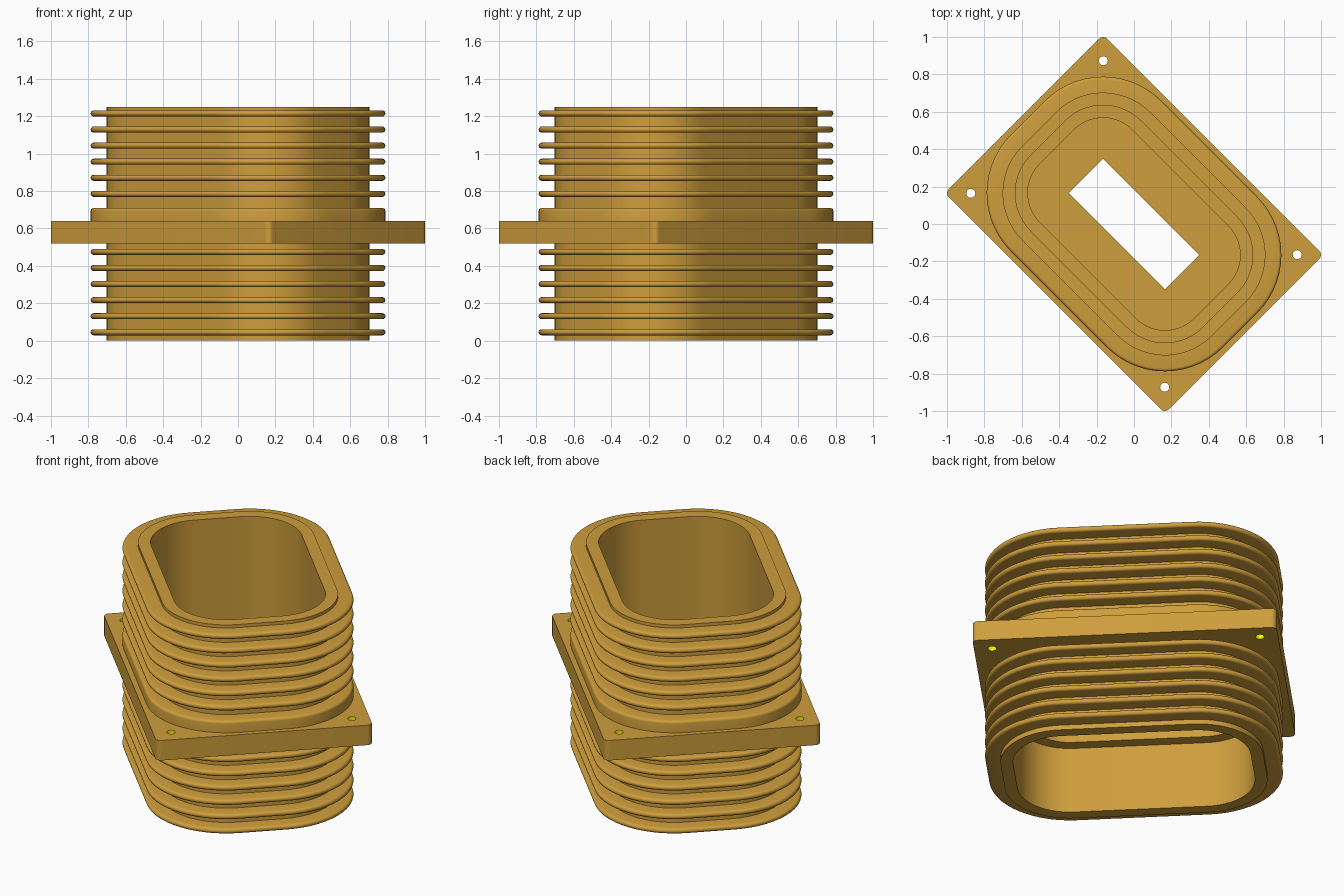
import bpy, bmesh
from math import sin, cos, pi, radians
from mathutils import Matrix

if "Cube" in bpy.data.objects:
    bpy.data.objects.remove(bpy.data.objects["Cube"])

TURN = Matrix.Rotation(radians(-45), 4, 'Z')
CORE = (0.363, 0.129)            # rectangle all the rounded outlines grow from
WALL = 0.355                     # outer wall offset
FIN = 0.44                       # fin edge offset


def material(name, rgb):
    m = bpy.data.materials.new(name)
    m.diffuse_color = (*rgb, 1)
    m.use_nodes = True
    m.node_tree.nodes["Principled BSDF"].inputs["Base Color"].default_value = m.diffuse_color
    return m


brass = material("brass", (0.62, 0.34, 0.045))
yellow = material("yellow", (0.9, 0.9, 0.0))


def outline(core, r, seg=14, centre=(0, 0)):
    """Rounded rectangle: core corners, each with an arc of radius r."""
    pts = []
    for k, (sx, sy) in enumerate(((1, 1), (-1, 1), (-1, -1), (1, -1))):
        for i in range(seg + 1):
            a = (k + i / seg) * pi / 2
            pts.append((centre[0] + sx * core[0] + r * cos(a),
                        centre[1] + sy * core[1] + r * sin(a)))
    return pts


def finish(ob, mat):
    ob.data.materials.clear()
    ob.data.materials.append(mat)
    bpy.ops.object.select_all(action='DESELECT')
    ob.select_set(True)
    bpy.context.view_layer.objects.active = ob
    bpy.ops.object.shade_smooth_by_angle(angle=radians(35))


def sweep(name, profile, mat, core=CORE, seg=14, centre=(0, 0)):
    """Carry a closed (offset, height) profile around the rounded outline."""
    bm = bmesh.new()
    rings = [[bm.verts.new((x, y, z)) for x, y in outline(core, d, seg, centre)]
             for d, z in profile]
    n = len(rings[0])
    for j, a in enumerate(rings):
        b = rings[(j + 1) % len(rings)]
        for i in range(n):
            bm.faces.new((a[i], a[(i + 1) % n], b[(i + 1) % n], b[i]))
    bmesh.ops.remove_doubles(bm, verts=bm.verts, dist=1e-5)
    bmesh.ops.recalc_face_normals(bm, faces=bm.faces)
    bm.transform(TURN)
    me = bpy.data.meshes.new(name)
    bm.to_mesh(me)
    bm.free()
    ob = bpy.data.objects.new(name, me)
    bpy.context.collection.objects.link(ob)
    finish(ob, mat)


# Hollow sleeve with stepped bore and a floor with a rectangular window
sweep("sleeve", [(0, 0.52), (0.22, 0.52), (0.22, 0.40), (0.287, 0.40), (0.287, 0),
                 (WALL, 0), (WALL, 1.25), (0.287, 1.25), (0.287, 0.58),
                 (0.22, 0.58), (0.22, 0.56), (0, 0.56)], brass)

# Rounded cooling fins below and above the flange
h = 0.016
for group, start in (("lower", 0.045), ("upper", 0.785)):
    for i in range(6):
        z = start + i * 0.086
        nose = [(FIN - h + h * cos(a), z + h * sin(a))
                for a in (-pi / 2 + pi * k / 8 for k in range(9))]
        sweep(f"{group}_fin_{i + 1}", [(WALL - 0.03, z - h)] + nose + [(WALL - 0.03, z + h)], brass)

# Raised collar on top of the flange
r = 0.016
top = [(FIN - r + r * cos(k * pi / 8), 0.71 - r + r * sin(k * pi / 8)) for k in range(5)]
sweep("collar", [(WALL - 0.03, 0.63), (FIN, 0.63)] + top + [(WALL - 0.03, 0.71)], brass)

# Flange plate: flat outline with the sleeve opening and four bolt holes
bolts = [(sx * 0.733, sy * 0.501) for sx in (1, -1) for sy in (1, -1)]
cu = bpy.data.curves.new("flange", 'CURVE')
cu.dimensions = '2D'
cu.fill_mode = 'BOTH'
cu.extrude = 0.06
loops = [outline((0.802, 0.569), 0.03, 6), outline(CORE, WALL - 0.03)]
loops += [outline((0, 0), 0.026, 6, c) for c in bolts]
for pts in loops:
    pts = [p for i, p in enumerate(pts)
           if abs(p[0] - pts[i - 1][0]) + abs(p[1] - pts[i - 1][1]) > 1e-5]
    sp = cu.splines.new('POLY')
    sp.points.add(len(pts) - 1)
    for p, (x, y) in zip(sp.points, pts):
        p.co = (x, y, 0, 1)
    sp.use_cyclic_u = True
flange = bpy.data.objects.new("flange", cu)
bpy.context.collection.objects.link(flange)
bpy.ops.object.select_all(action='DESELECT')
flange.select_set(True)
bpy.context.view_layer.objects.active = flange
bpy.ops.object.convert(target='MESH')
flange = bpy.context.view_layer.objects.active
bm = bmesh.new()
bm.from_mesh(flange.data)
bmesh.ops.remove_doubles(bm, verts=bm.verts, dist=1e-5)
bmesh.ops.recalc_face_normals(bm, faces=bm.faces)
bm.transform(Matrix.Translation((0, 0, 0.58)) @ TURN)
bm.to_mesh(flange.data)
bm.free()
finish(flange, brass)

# Yellow linings of the bolt holes
for i, c in enumerate(bolts):
    sweep(f"bolt_hole_lining_{i + 1}", [(0.024, 0.52), (0.026, 0.52), (0.026, 0.64), (0.024, 0.64)],
          yellow, core=(0, 0), seg=6, centre=c)
